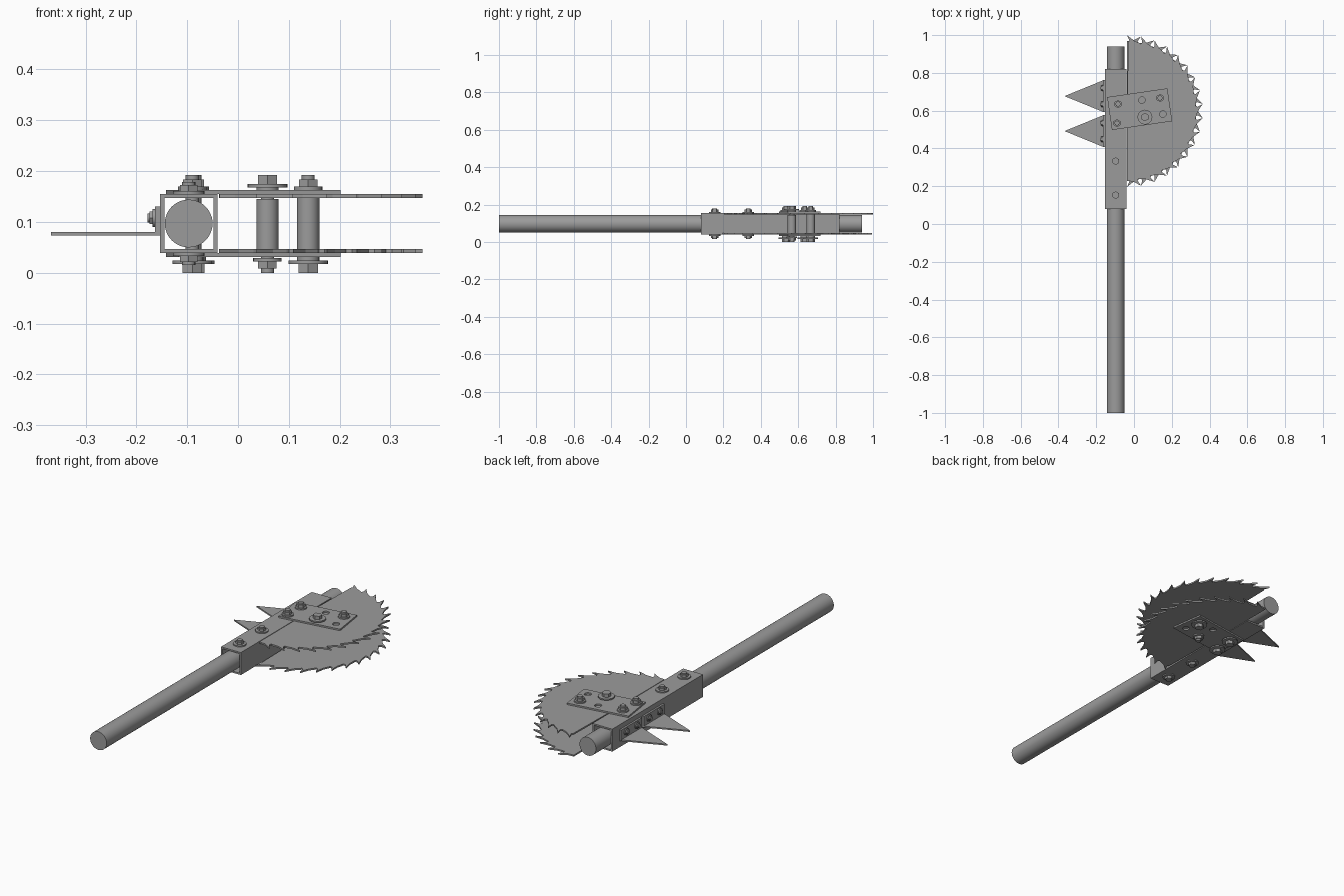
import bpy, bmesh
from math import sin, cos, pi, radians
from mathutils import Matrix, Vector

cube = bpy.data.objects.get("Cube")
if cube:
    bpy.data.objects.remove(cube)

steel = bpy.data.materials.new("grey_steel")
steel.use_nodes = True
steel.diffuse_color = (0.33, 0.33, 0.33, 1)
steel.node_tree.nodes["Principled BSDF"].inputs["Base Color"].default_value = steel.diffuse_color

ROD_X, ROD_Z = -0.097, 0.097


def finish(name, bm, smooth=False):
    bmesh.ops.recalc_face_normals(bm, faces=bm.faces)
    mesh = bpy.data.meshes.new(name)
    bm.to_mesh(mesh)
    bm.free()
    mesh.materials.append(steel)
    ob = bpy.data.objects.new(name, mesh)
    bpy.context.collection.objects.link(ob)
    if smooth:
        bpy.ops.object.select_all(action='DESELECT')
        ob.select_set(True)
        bpy.context.view_layer.objects.active = ob
        bpy.ops.object.shade_smooth_by_angle(angle=radians(35))
    return ob


def add_cyl(bm, r, z0, z1, sides=24):
    """Upright cylinder about the local z axis."""
    bmesh.ops.create_cone(bm, cap_ends=True, segments=sides, radius1=r, radius2=r,
                          depth=z1 - z0, matrix=Matrix.Translation((0, 0, (z0 + z1) / 2)))


def stack(name, parts, matrix):
    """Round or hexagonal discs given as (radius, low, high, sides)."""
    bm = bmesh.new()
    for part in parts:
        add_cyl(bm, *part)
    bm.transform(matrix)
    return finish(name, bm, True)


def box(name, lo, hi):
    bm = bmesh.new()
    bmesh.ops.create_cube(bm, size=1)
    lo, hi = Vector(lo), Vector(hi)
    bm.transform(Matrix.Translation((lo + hi) / 2) @ Matrix.Diagonal((hi - lo).to_4d()))
    return finish(name, bm)


def slab(name, outline, z0, z1):
    """Flat outline extruded upward."""
    bm = bmesh.new()
    face = bm.faces.new([bm.verts.new((x, y, z0)) for x, y in outline])
    top = bmesh.ops.extrude_face_region(bm, geom=[face])["geom"]
    for v in top:
        if isinstance(v, bmesh.types.BMVert):
            v.co.z = z1
    return finish(name, bm)


# Handle rod
stack("handle_rod", [(0.047, -0.94, 1.0, 48)],
      Matrix.Translation((ROD_X, 0, ROD_Z)) @ Matrix.Rotation(pi / 2, 4, 'X'))

# Square sleeve: open-ended tube with wall thickness
sleeve = box("square_sleeve", (-0.153, 0.08, 0.039), (-0.04, 0.82, 0.155))
bm = bmesh.new()
bm.from_mesh(sleeve.data)
ends = [f for f in bm.faces if abs(f.normal.y) > 0.9]
bmesh.ops.delete(bm, geom=ends, context='FACES')
bm.to_mesh(sleeve.data)
bm.free()
wall = sleeve.modifiers.new("wall", 'SOLIDIFY')
wall.thickness = 0.008
wall.offset = -1
wall.use_even_offset = True

# Half saw blades with hooked teeth, the lower one flipped
TEETH = 17
TOOTH = [(0, 0.366), (0.45, 0.374), (1.0, 0.402), (0.82, 0.374), (0.9, 0.363)]


def blade(name, flip, z0, z1):
    pts = [(0, -0.366)]
    for i in range(TEETH):
        for step, r in TOOTH:
            a = -pi / 2 + (i + step) * pi / TEETH
            pts.append((r * cos(a), r * sin(a)))
    pts[1] = (0.001, -0.37)
    slab(name, [(x - 0.037, flip * y + 0.598) for x, y in pts] + [(-0.037, 0.598)], z0, z1)


blade("upper_half_blade", 1, 0.147, 0.155)
blade("lower_half_blade", -1, 0.039, 0.047)

# Clamp plates, turned slightly, each with two empty holes
bm = bmesh.new()
for x, y in ((0.042, 0.656), (0.153, 0.582)):
    tmp = bmesh.ops.create_cone(bm, cap_ends=True, segments=20, radius1=0.017,
                                radius2=0.017, depth=0.4)
    bmesh.ops.translate(bm, verts=tmp["verts"], vec=(x, y, 0.1))
cutter = finish("hole_cutter", bm)
cutter.hide_render = True
cutter.hide_set(True)
turn = Matrix.Rotation(radians(8.3), 2)
corners = [turn @ Vector((sx * 0.161, sy * 0.088)) + Vector((0.03, 0.608))
           for sx, sy in ((-1, -1), (1, -1), (1, 1), (-1, 1))]
for name, z0 in (("upper_clamp_plate", 0.155), ("lower_clamp_plate", 0.031)):
    plate = slab(name, corners, z0, z0 + 0.008)
    cut = plate.modifiers.new("holes", 'BOOLEAN')
    cut.object = cutter
    cut.solver = 'EXACT'


# Through bolts: wide flanged head at one end, nut and tip at the other
def through_bolt(name, x, y, head_up, spacer):
    parts = [(0.013, -0.097, 0.095, 20),
             (0.028, 0.066, 0.073, 24), (0.021, 0.073, 0.087, 6),
             (0.022, -0.073, -0.066, 20), (0.039, -0.08, -0.073, 28),
             (0.022, -0.097, -0.08, 6)]
    if spacer:
        parts.append((0.022, -0.05, 0.05, 28))
    m = Matrix.Translation((x, y, ROD_Z))
    if head_up:
        m = m @ Matrix.Translation((0, 0, -0.002)) @ Matrix.Rotation(pi, 4, 'X')
    stack(name, parts, m)


through_bolt("spacer_bolt_inner", 0.058, 0.566, True, True)
through_bolt("spacer_bolt_outer", 0.138, 0.667, False, True)
through_bolt("plate_bolt_back", -0.085, 0.635, False, False)
through_bolt("plate_bolt_front", -0.09, 0.534, False, False)

# Sleeve bolts
for label, y in (("front", 0.153), ("back", 0.333)):
    half = [(0.031, 0.058, 0.064, 24), (0.02, 0.064, 0.076, 6), (0.013, 0.076, 0.082, 16)]
    parts = half + [(r, -b, -a, n) for r, a, b, n in half]
    stack("sleeve_bolt_" + label, parts, Matrix.Translation((ROD_X, y, ROD_Z)))

# Side spikes with bent mounting tabs and two small bolts each
for label, y in (("front", 0.492), ("back", 0.677)):
    slab("spike_" + label, [(-0.16, y - 0.085), (-0.16, y + 0.085), (-0.368, y)], 0.073, 0.08)
    box("spike_tab_" + label, (-0.163, y - 0.085, 0.073), (-0.153, y + 0.085, 0.13))
    for side in (-1, 1):
        stack("spike_bolt_%s_%s" % (label, "near" if side < 0 else "far"),
              [(0.018, 0, 0.006, 20), (0.014, 0.006, 0.012, 6), (0.009, 0.012, 0.016, 16)],
              Matrix.Translation((-0.162, y + side * 0.043, 0.108)) @ Matrix.Rotation(-pi / 2, 4, 'Y'))
